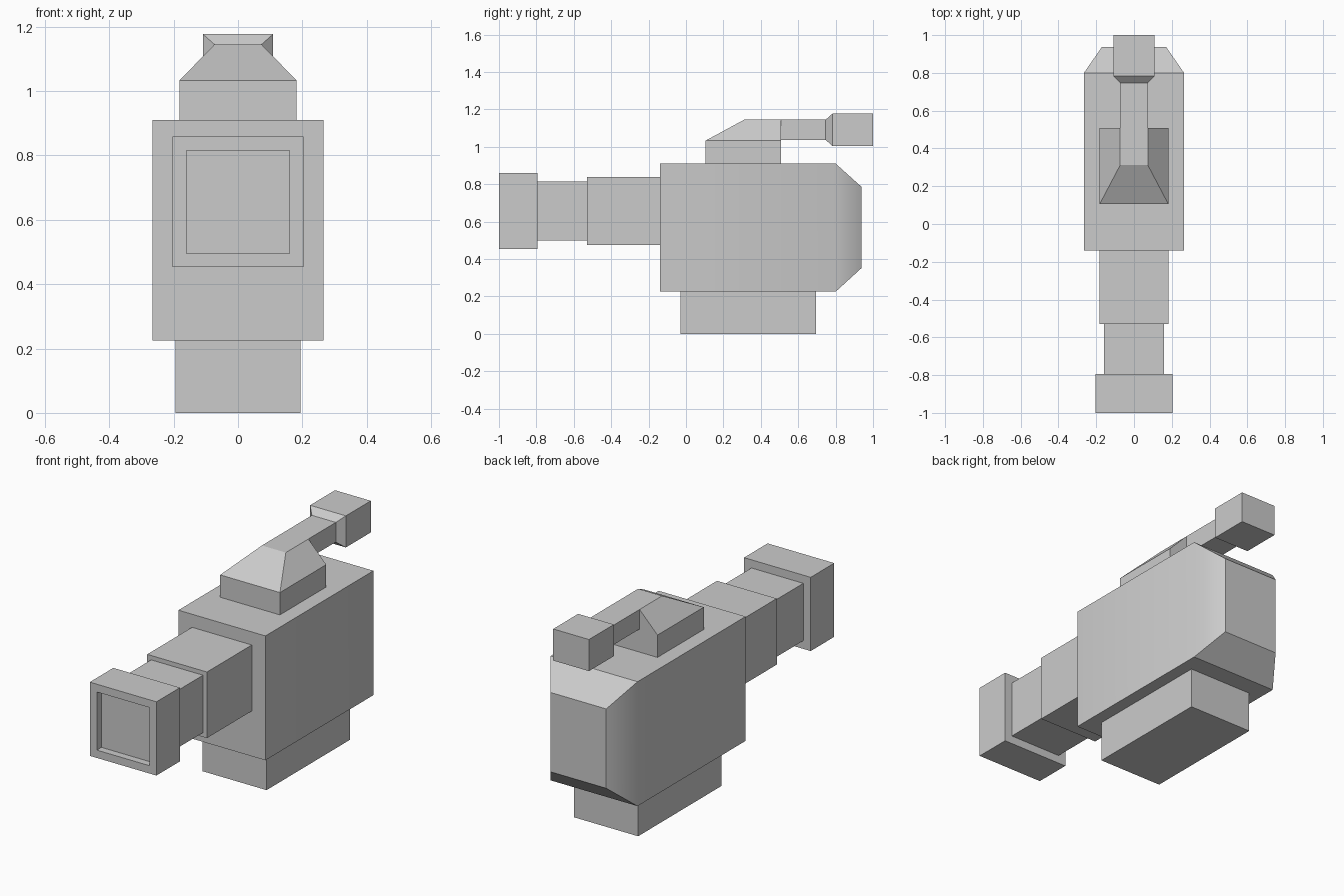
import bpy
import bmesh
import math

cube = bpy.data.objects.get("Cube")
if cube:
    bpy.data.objects.remove(cube, do_unlink=True)

GREY = (0.6, 0.6, 0.6, 1.0)
grey = bpy.data.materials.new("plain_grey")
grey.use_nodes = True
grey.diffuse_color = GREY
grey.node_tree.nodes["Principled BSDF"].inputs["Base Color"].default_value = GREY


def loft(name, rings):
    """Join rings of four corners into one closed solid with capped ends."""
    bm = bmesh.new()
    loops = [[bm.verts.new(co) for co in ring] for ring in rings]
    for a, b in zip(loops, loops[1:]):
        for i in range(4):
            j = (i + 1) % 4
            bm.faces.new((a[i], a[j], b[j], b[i]))
    bm.faces.new(loops[0])
    bm.faces.new(loops[-1])
    bmesh.ops.recalc_face_normals(bm, faces=bm.faces)
    mesh = bpy.data.meshes.new(name)
    bm.to_mesh(mesh)
    bm.free()
    mesh.materials.append(grey)
    obj = bpy.data.objects.new(name, mesh)
    bpy.context.collection.objects.link(obj)
    return obj


def upright(y, half, low, high):
    """Rectangle facing along y."""
    return [(-half, y, low), (half, y, low), (half, y, high), (-half, y, high)]


def level(z, half, front, back):
    """Rectangle facing along z."""
    return [(-half, front, z), (half, front, z), (half, back, z), (-half, back, z)]


# Main body with tapered back
body = loft("camera_body", [
    upright(-0.14, 0.265, 0.225, 0.91),
    upright(0.80, 0.265, 0.225, 0.91),
    upright(0.937, 0.17, 0.35, 0.787),
])

# Foot under the body
loft("base_block", [level(0, 0.195, -0.03, 0.695), level(0.225, 0.195, -0.03, 0.695)])

# Stepped lens barrel, starting at the recessed glass
MID = 0.656
steps = [(-0.96, 0.16), (-1.0, 0.16), (-1.0, 0.203), (-0.795, 0.203),
         (-0.795, 0.158), (-0.53, 0.158), (-0.53, 0.182), (-0.14, 0.182)]
loft("lens_barrel", [upright(y, h, MID - h, MID + h) for y, h in steps])

# Sloped housing on top
loft("viewfinder_housing", [
    level(0.91, 0.182, 0.105, 0.508),
    level(1.033, 0.182, 0.105, 0.508),
    level(1.145, 0.073, 0.312, 0.508),
])

# Arm flaring into the eyepiece
loft("viewfinder_eyepiece", [
    upright(0.508, 0.073, 1.037, 1.145),
    upright(0.747, 0.073, 1.037, 1.145),
    upright(0.783, 0.109, 1.003, 1.177),
    upright(1.0, 0.109, 1.003, 1.177),
])

# Soften the shallow side tapers only
bpy.ops.object.select_all(action="DESELECT")
body.select_set(True)
bpy.context.view_layer.objects.active = body
bpy.ops.object.shade_smooth_by_angle(angle=math.radians(40))
